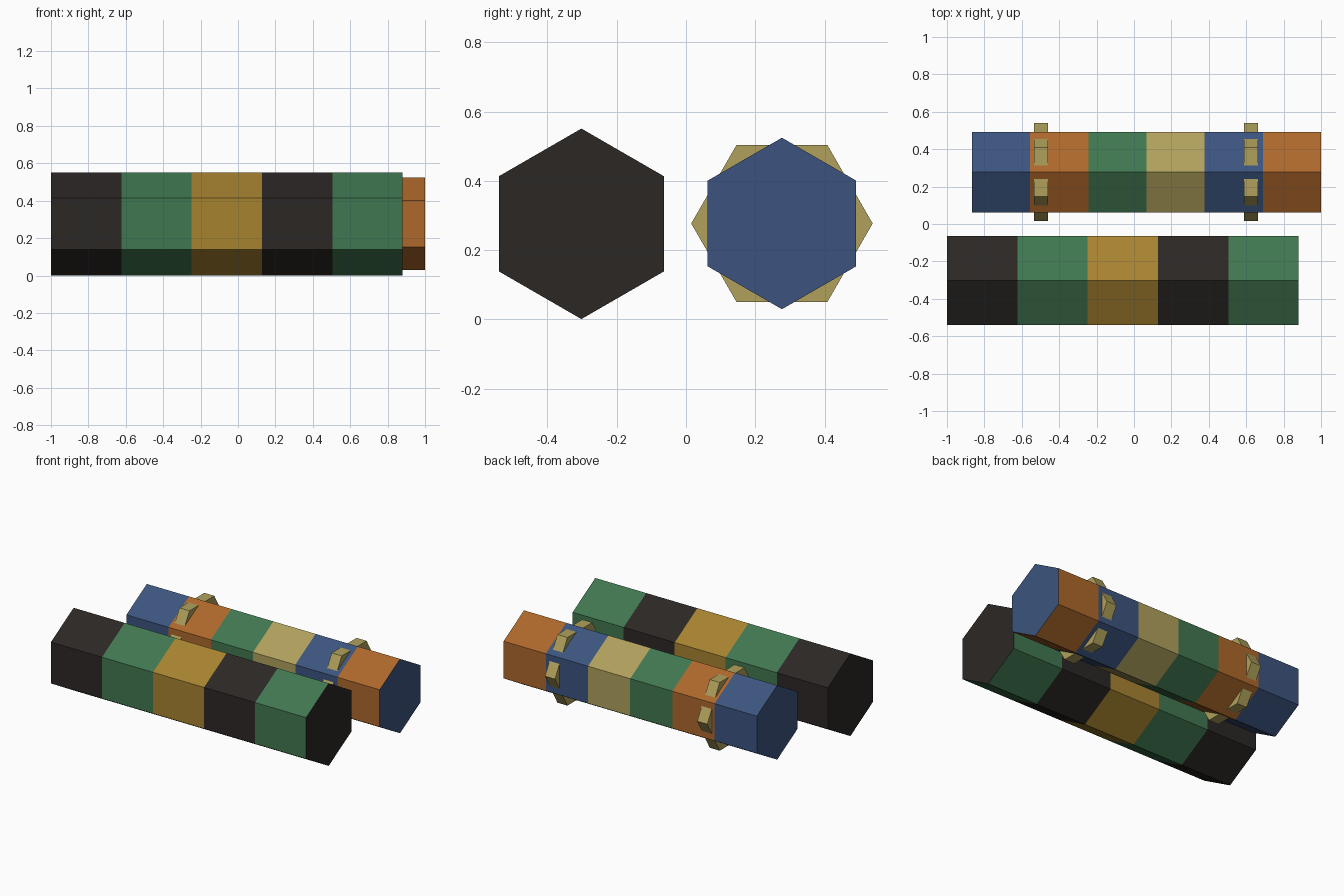
import bpy
from math import sin, cos, radians

if "Cube" in bpy.data.objects:
    bpy.data.objects.remove(bpy.data.objects["Cube"])


def lin(c):
    c /= 255
    return c / 12.92 if c <= 0.04045 else ((c + 0.055) / 1.055) ** 2.4


def material(name, r, g, b):
    m = bpy.data.materials.new(name)
    m.diffuse_color = (lin(r), lin(g), lin(b), 1)
    m.use_nodes = True
    m.node_tree.nodes["Principled BSDF"].inputs["Base Color"].default_value = m.diffuse_color
    return m


BLACK = material("black", 43, 39, 37)
GREEN = material("green", 64, 119, 80)
GOLD = material("gold", 167, 130, 48)
BLUE = material("blue", 60, 84, 127)
ORANGE = material("orange", 174, 104, 43)
TAN = material("tan", 176, 161, 92)


def hex_roll(name, x0, x1, y, z, radius, turn, colours, cap):
    """Hexagonal bar along x, split into equal coloured bands with capped ends."""
    n = len(colours)
    verts = [(x0 + (x1 - x0) * i / n,
              y + radius * cos(radians(turn + 60 * k)),
              z + radius * sin(radians(turn + 60 * k)))
             for i in range(n + 1) for k in range(6)]
    faces = [(6 * i + k, 6 * i + 6 + k, 6 * i + 6 + (k + 1) % 6, 6 * i + (k + 1) % 6)[::-1]
             for i in range(n) for k in range(6)]
    faces += [tuple(range(5, -1, -1)), tuple(range(6 * n, 6 * n + 6))]
    mesh = bpy.data.meshes.new(name)
    mesh.from_pydata(verts, [], faces)
    palette = list(dict.fromkeys(colours + [cap]))
    for m in palette:
        mesh.materials.append(m)
    for f in mesh.polygons:
        band = f.index // 6
        f.material_index = palette.index(colours[band] if band < n else cap)
    ob = bpy.data.objects.new(name, mesh)
    bpy.context.collection.objects.link(ob)
    return ob


# Front roll, larger
hex_roll("front_roll", -1.0, 0.88, -0.302, 0.276, 0.275, 30,
         [BLACK, GREEN, GOLD, BLACK, GREEN], BLACK)

# Back roll, smaller
hex_roll("back_roll", -0.866, 1.0, 0.277, 0.277, 0.2475, 30,
         [BLUE, ORANGE, GREEN, TAN, BLUE, ORANGE], BLUE)

# Straps, turned so only their corners stand out of the back roll
for side, x in (("left", -0.497), ("right", 0.625)):
    hex_roll(side + "_strap", x - 0.037, x + 0.037, 0.277, 0.277, 0.262, 0, [TAN], TAN)
